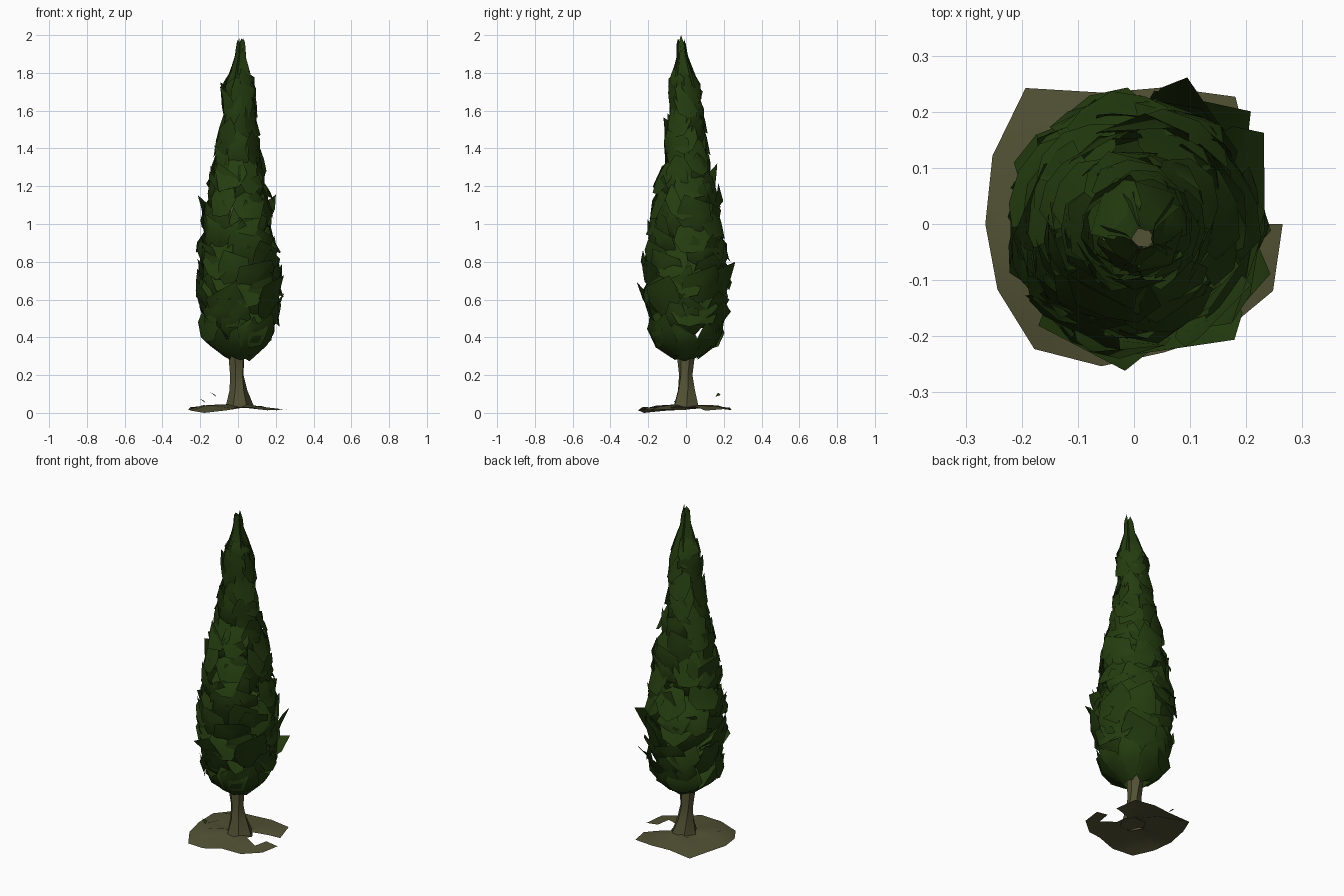
import bpy, bmesh, random
from math import sin, cos, pi, radians

random.seed(8)
if "Cube" in bpy.data.objects:
    bpy.data.objects.remove(bpy.data.objects["Cube"], do_unlink=True)


def material(name, color):
    m = bpy.data.materials.new(name)
    m.use_nodes = True
    m.diffuse_color = color
    b = m.node_tree.nodes["Principled BSDF"]
    b.inputs["Base Color"].default_value = color
    b.inputs["Roughness"].default_value = 0.9
    return m


GREEN = material("dark_leaf_green", (0.018, 0.046, 0.005, 1))
BARK = material("olive_bark", (0.085, 0.083, 0.035, 1))


def finish(name, bm, mat, angle):
    me = bpy.data.meshes.new(name)
    bm.to_mesh(me)
    bm.free()
    me.materials.append(mat)
    ob = bpy.data.objects.new(name, me)
    bpy.context.collection.objects.link(ob)
    bpy.ops.object.select_all(action="DESELECT")
    bpy.context.view_layer.objects.active = ob
    ob.select_set(True)
    bpy.ops.object.shade_smooth_by_angle(angle=radians(angle))


def crown_radius(z):
    for (z0, r0), (z1, r1) in zip(CROWN, CROWN[1:]):
        if z <= z1:
            return r0 + (r1 - r0) * max(0, (z - z0) / (z1 - z0))
    return CROWN[-1][1]


def rnd(a):
    return random.uniform(-a, a)


# Crown outline: height, radius
CROWN = [(0.29, 0.06), (0.335, 0.15), (0.42, 0.195), (0.6, 0.22), (0.8, 0.215),
         (1.0, 0.19), (1.2, 0.16), (1.4, 0.115), (1.6, 0.092), (1.75, 0.082),
         (1.83, 0.05), (1.87, 0.033), (1.95, 0.026), (2.0, 0.013)]


def crown_point(ang, z, factor):
    r = crown_radius(z) * factor
    top = max(0, (z - 1.4) / 0.6)
    return (0.018 * top + r * cos(ang), -0.03 * top * top + r * sin(ang), z)


# Leaf spray: ragged curved card; factors scale its rows against the crown outline
def spray(bm, ang, z, width, height, factors):
    grid = []
    for t, w, f in zip((0, 0.33, 0.7), (0.3, 0.5, 0.42), factors):
        row = []
        for s in (-1, 0, 1):
            zz = z + height * t + rnd(0.02) - (0 if s else 0.015)
            half = w * width / max(0.05, crown_radius(zz))
            row.append(bm.verts.new(crown_point(ang + s * half, zz, f + rnd(0.06))))
        grid.append(row)
    for lo, hi in zip(grid, grid[1:]):
        for i in range(2):
            bm.faces.new((lo[i], lo[i + 1], hi[i + 1], hi[i]))
    top = grid[-1]
    lean = random.choice((-1, 1)) * 0.25 * width / max(0.05, crown_radius(z + height))
    tip = bm.verts.new(crown_point(ang + lean, min(z + height, 1.85), factors[3]))
    bm.faces.new((top[0], top[1], tip))
    bm.faces.new((top[1], top[2], tip))


# Foliage: rings mixing shingles, cupped petals from the trunk and flared tips
bm = bmesh.new()
z = 0.3
ring = 0
while z < 1.68:
    r = crown_radius(z + 0.06)
    scale = 0.45 + 0.55 * r / 0.215
    count = max(4, round(2 * pi * r / 0.125))
    for i in range(count):
        a = (i + 0.5 * (ring % 2)) * 2 * pi / count + rnd(0.2)
        kind = random.random()
        if ring == 0:
            factors = (1, 1, 1, 1.02)
        elif kind < 0.38:
            factors = (1.06, 1.02, 0.88, random.uniform(0.65, 0.85))
        elif kind < 0.78:
            factors = (random.uniform(0.35, 0.7), 0.88, 1.0, random.uniform(0.98, 1.12))
        else:
            factors = (0.85, 0.98, 1.1, random.uniform(1.15, 1.32))
        spray(bm, a, z + rnd(0.03) * (ring > 0), random.uniform(0.17, 0.23) * scale,
              random.uniform(0.17, 0.24), factors)
    z += 0.09
    ring += 1
finish("foliage", bm, GREEN, 50)

# Crown tip: narrow leaves wrapping the end of the trunk
bm = bmesh.new()
for k in range(5):
    a = k * 2 * pi / 5
    rows = [[bm.verts.new(crown_point(a + d, h + rnd(0.012), 1)) for d in (-0.75, 0.75)]
            for h in (1.72, 1.83, 1.89, 1.95)]
    for lo, hi in zip(rows, rows[1:]):
        bm.faces.new((lo[0], lo[1], hi[1], hi[0]))
    tip = bm.verts.new(crown_point(a + 0.3, 2.0 if k == 0 else 1.975 + rnd(0.01), 1))
    bm.faces.new((rows[3][0], rows[3][1], tip))
finish("crown_tip", bm, GREEN, 50)

# Trunk: flared foot, running up through the crown to its tip
bm = bmesh.new()
TRUNK = [(0.03, 0.075, 0.01), (0.12, 0.048, 0), (0.2, 0.038, -0.005),
         (0.32, 0.047, -0.01), (0.7, 0.055, 0), (1.2, 0.05, 0), (1.7, 0.03, 0.009),
         (1.94, 0.02, 0.016)]
prev = None
for k, (z, r, x) in enumerate(TRUNK):
    y = -0.03 * max(0, (z - 1.4) / 0.6) ** 2
    cur = [bm.verts.new((x + r * cos(j * pi / 3 + 0.15 * k) + rnd(0.003),
                         y + r * sin(j * pi / 3 + 0.15 * k) + rnd(0.003), z))
           for j in range(6)]
    if prev:
        for j in range(6):
            n = (j + 1) % 6
            bm.faces.new((prev[j], prev[n], cur[n], cur[j]))
    prev = cur
bm.faces.new(prev)
finish("trunk", bm, BARK, 50)

# Ground patch: thin uneven disc with ragged rim and a worn gap
bm = bmesh.new()
N = 14
RIM = (0.27, 0.235, 0.29, 0.25, 0.24, 0.31, 0.28, 0.265, 0.27, 0.285, 0.26, 0.235, 0.25, 0.275)
center = bm.verts.new((0, 0, 0.045))
rings = []
for f, z in ((0.35, 0.04), (0.7, 0.035), (1.0, 0.025)):
    rings.append([bm.verts.new((min(0.265, max(-0.265, f * RIM[j] * cos(j * 2 * pi / N))),
                                min(0.245, max(-0.26, f * RIM[j] * sin(j * 2 * pi / N))),
                                z + rnd(0.011))) for j in range(N)])
rings[-1][9].co.z = 0.004
for j in range(N):
    n = (j + 1) % N
    bm.faces.new((center, rings[0][j], rings[0][n]))
    for k in range(2):
        if (k, j) not in ((0, 0), (0, N - 1), (1, 0)):
            bm.faces.new((rings[k][j], rings[k + 1][j], rings[k + 1][n], rings[k][n]))
low = min(v.co.z for v in bm.verts)
for v in bm.verts:
    v.co.z -= low
finish("ground_patch", bm, BARK, 60)

# Fallen leaf scraps above the patch
bm = bmesh.new()
for x, y, z in ((-0.19, -0.05, 0.065), (-0.13, 0.17, 0.095)):
    bm.faces.new([bm.verts.new((x + dx, y + dy, z + dz)) for dx, dy, dz in
                  ((-0.015, 0, 0.012), (0.015, -0.015, -0.01), (0.01, 0.015, 0))])
finish("leaf_scraps", bm, GREEN, 30)
